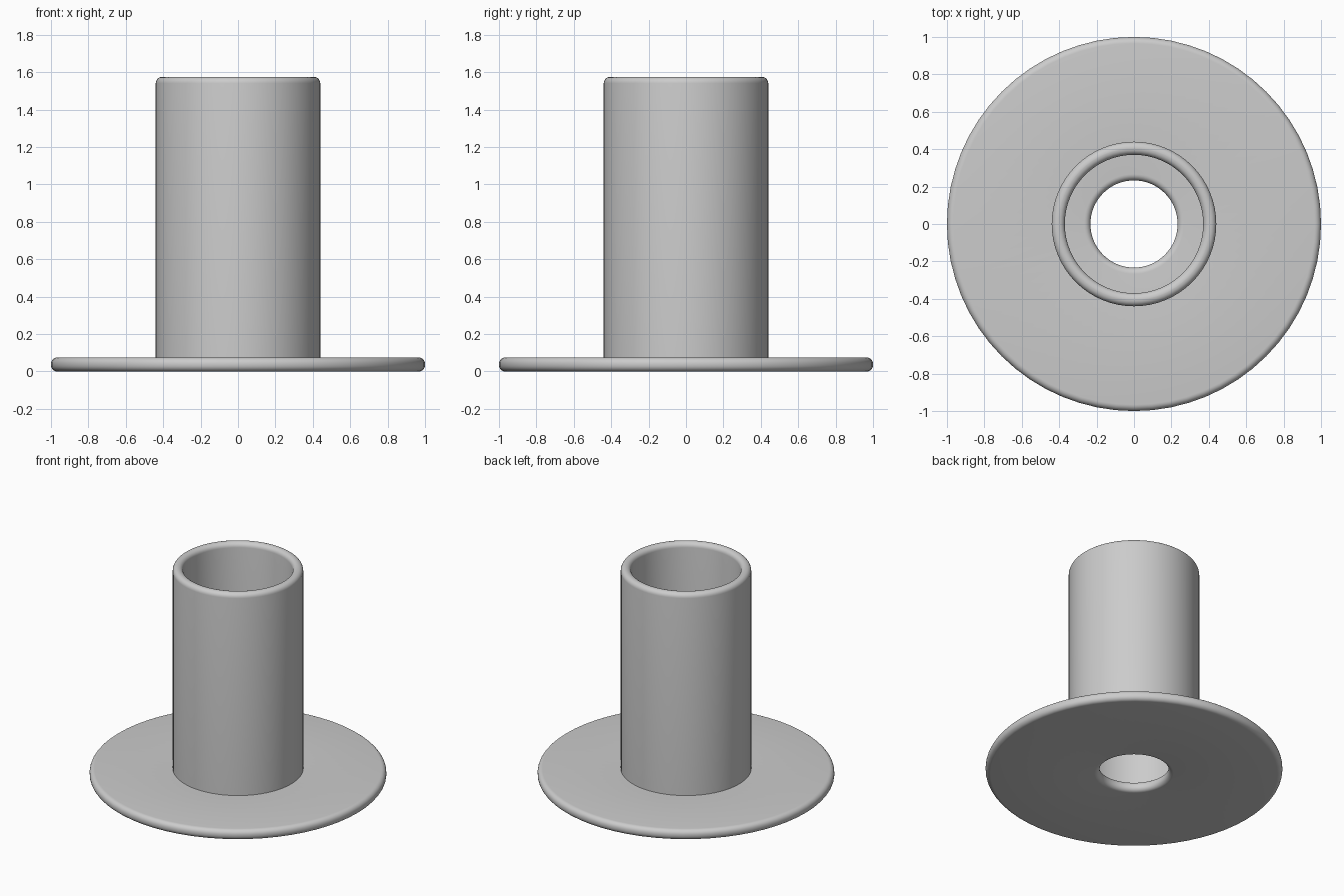
import bpy
import bmesh
from math import cos, sin, pi, radians

SIDES = 64
ARC_STEPS = 6

cube = bpy.data.objects.get("Cube")
if cube:
    bpy.data.objects.remove(cube, do_unlink=True)

GREY = (0.6, 0.6, 0.6, 1.0)
grey = bpy.data.materials.new("plain grey")
grey.use_nodes = True
grey.diffuse_color = GREY
grey.node_tree.nodes["Principled BSDF"].inputs["Base Color"].default_value = GREY


def fillet(r, z, radius, start):
    """Quarter-circle profile points around (r, z), turning anticlockwise."""
    angles = [start + pi / 2 * i / ARC_STEPS for i in range(ARC_STEPS + 1)]
    return [(r + radius * cos(a), z + radius * sin(a)) for a in angles]


def rounded_ring(name, inner, outer, bottom, top, radius, round_bottom=True):
    """Ring turned about z from a rectangular section with filleted corners."""
    r0, r1 = inner + radius, outer - radius
    if round_bottom:
        section = fillet(r0, bottom + radius, radius, pi)
        section += fillet(r1, bottom + radius, radius, -pi / 2)
    else:
        section = [(inner, bottom), (outer, bottom)]
    section += fillet(r1, top - radius, radius, 0)
    section += fillet(r0, top - radius, radius, pi / 2)

    bm = bmesh.new()
    verts = [bm.verts.new((r, 0, z)) for r, z in section]
    edges = [bm.edges.new((a, b)) for a, b in zip(verts, verts[1:] + verts[:1])]
    bmesh.ops.spin(bm, geom=verts + edges, cent=(0, 0, 0), axis=(0, 0, 1),
                   angle=2 * pi, steps=SIDES, use_merge=True)
    bmesh.ops.remove_doubles(bm, verts=bm.verts, dist=0.0001)
    bmesh.ops.recalc_face_normals(bm, faces=bm.faces)
    mesh = bpy.data.meshes.new(name)
    bm.to_mesh(mesh)
    bm.free()
    mesh.materials.append(grey)

    obj = bpy.data.objects.new(name, mesh)
    bpy.context.collection.objects.link(obj)
    bpy.ops.object.select_all(action="DESELECT")
    obj.select_set(True)
    bpy.context.view_layer.objects.active = obj
    bpy.ops.object.shade_smooth_by_angle(angle=radians(35))
    return obj


# Flat round flange with a small centre hole
rounded_ring("base_flange", 0.233, 1.0, 0.0, 0.075, 0.034)

# Wider hollow tube standing on the flange, with a rounded top lip
rounded_ring("upright_tube", 0.37, 0.44, 0.07, 1.575, 0.034, round_bottom=False)
